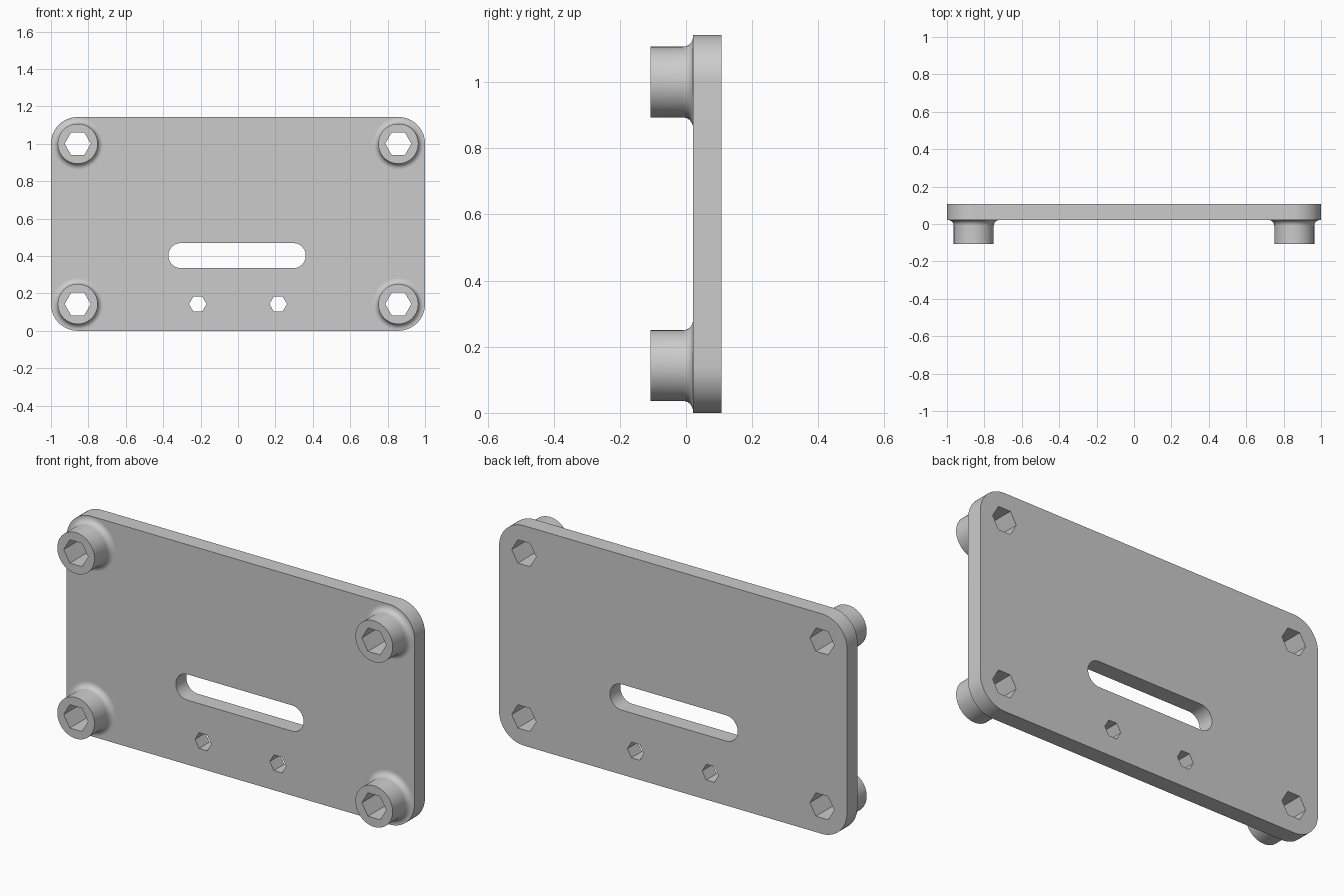
import bpy, bmesh
from math import sin, cos, pi, radians

if "Cube" in bpy.data.objects:
    bpy.data.objects.remove(bpy.data.objects["Cube"], do_unlink=True)

grey = bpy.data.materials.new("light grey")
grey.use_nodes = True
grey.diffuse_color = (0.6, 0.6, 0.6, 1)
grey.node_tree.nodes["Principled BSDF"].inputs["Base Color"].default_value = grey.diffuse_color

HEIGHT = 1.143
CORNER = 0.143        # plate corner radius, also the boss inset
BACK, FRONT, TIP = 0.107, 0.021, -0.107
BOSS_R, HEX_R, FILLET = 0.107, 0.07, 0.03


def rounded_rect(cx, cz, hx, hz, r, n=16):
    """Outline of a rectangle with round corners."""
    pts = []
    for k, (sx, sz) in enumerate([(1, 1), (-1, 1), (-1, -1), (1, -1)]):
        for i in range(n + 1):
            a = (k + i / n) * pi / 2
            pts.append((cx + sx * (hx - r) + r * cos(a), cz + sz * (hz - r) + r * sin(a)))
    return pts


def hexagon(cx, cz, r):
    return [(cx + r * cos(k * pi / 3), cz + r * sin(k * pi / 3)) for k in range(6)]


def add_object(name, mesh, location):
    """Stand a mesh drawn in XY upright so that its +Z faces the front."""
    obj = bpy.data.objects.new(name, mesh)
    bpy.context.collection.objects.link(obj)
    obj.location = location
    obj.rotation_euler.x = pi / 2
    mesh.materials.clear()
    mesh.materials.append(grey)
    bpy.ops.object.select_all(action='DESELECT')
    obj.select_set(True)
    bpy.context.view_layer.objects.active = obj
    bpy.ops.object.shade_smooth_by_angle(angle=radians(30))
    return obj


# Plate: filled outline with the slot and hexagonal holes, extruded
centres = [(x, z) for x in (-1 + CORNER, 1 - CORNER) for z in (CORNER, HEIGHT - CORNER)]
outlines = [rounded_rect(0, HEIGHT / 2, 1, HEIGHT / 2, CORNER),
            rounded_rect(-0.005, 0.402, 0.367, 0.067, 0.0665)]
outlines += [hexagon(x, z, HEX_R) for x, z in centres]
outlines += [hexagon(x, CORNER, 0.047) for x in (-0.215, 0.215)]

curve = bpy.data.curves.new("plate_outline", 'CURVE')
curve.dimensions = '2D'
curve.fill_mode = 'BOTH'
curve.extrude = (BACK - FRONT) / 2
for pts in outlines:
    spline = curve.splines.new('POLY')
    spline.points.add(len(pts) - 1)
    for p, (x, z) in zip(spline.points, pts):
        p.co = (x, z, 0, 1)
    spline.use_cyclic_u = True
helper = bpy.data.objects.new("plate_outline", curve)
bpy.context.collection.objects.link(helper)
depsgraph = bpy.context.evaluated_depsgraph_get()
plate_mesh = bpy.data.meshes.new_from_object(helper.evaluated_get(depsgraph))
bpy.data.objects.remove(helper, do_unlink=True)

bm = bmesh.new()
bm.from_mesh(plate_mesh)
bmesh.ops.remove_doubles(bm, verts=bm.verts, dist=0.0001)
bmesh.ops.recalc_face_normals(bm, faces=bm.faces)
bm.to_mesh(plate_mesh)
bm.free()
add_object("plate", plate_mesh, (0, (FRONT + BACK) / 2, 0))


# Boss: turned profile with a filleted foot and a hexagonal bore
def hex_radius(a):
    return HEX_R * cos(pi / 6) / cos(a % (pi / 3) - pi / 6)


SEG = 60
length = FRONT - TIP
profile = [(BOSS_R + FILLET * (1 - sin(t * pi / 16)), FILLET * (1 - cos(t * pi / 16)))
           for t in range(9)]
profile += [(BOSS_R, length), (None, length), (None, 0)]   # None marks the bore

bm = bmesh.new()
rings = []
for r, h in profile:
    ring = []
    for j in range(SEG):
        a = 2 * pi * j / SEG + 1e-6
        rad = hex_radius(a) if r is None else r
        ring.append(bm.verts.new((rad * cos(a), rad * sin(a), h)))
    rings.append(ring)
for low, high in zip(rings, rings[1:]):
    for j in range(SEG):
        k = (j + 1) % SEG
        bm.faces.new((low[j], low[k], high[k], high[j]))
boss_mesh = bpy.data.meshes.new("boss")
bm.to_mesh(boss_mesh)
bm.free()

names = ["lower_right_boss", "upper_right_boss", "lower_left_boss", "upper_left_boss"]
for name, (x, z) in zip(names, centres):
    add_object(name, boss_mesh.copy(), (x, FRONT, z))
